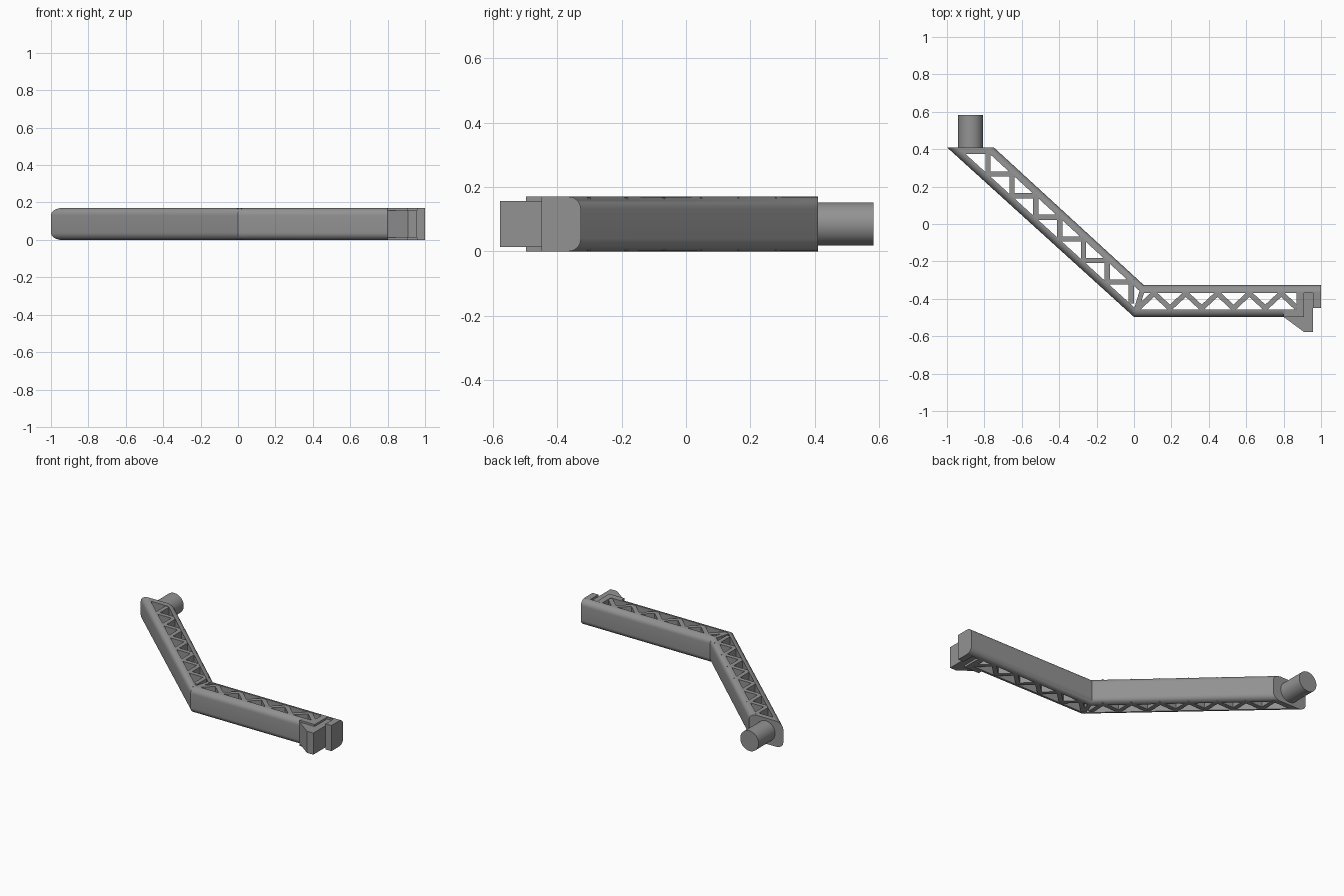
import bpy, bmesh, math
from mathutils import Vector

if "Cube" in bpy.data.objects:
    bpy.data.objects.remove(bpy.data.objects["Cube"])

H = 0.17          # height and width of the arm
WALL = 0.24       # wall thickness as a fraction of the width
R = 0.039         # rounding of the outer edges

gray = bpy.data.materials.new("plain gray")
gray.diffuse_color = (0.29, 0.29, 0.29, 1)
gray.use_nodes = True
gray.node_tree.nodes["Principled BSDF"].inputs["Base Color"].default_value = gray.diffuse_color


def finish(name, bm, smooth=False):
    bmesh.ops.recalc_face_normals(bm, faces=bm.faces)
    me = bpy.data.meshes.new(name)
    bm.to_mesh(me)
    bm.free()
    me.materials.append(gray)
    ob = bpy.data.objects.new(name, me)
    bpy.context.collection.objects.link(ob)
    if smooth:
        bpy.ops.object.select_all(action='DESELECT')
        ob.select_set(True)
        bpy.context.view_layer.objects.active = ob
        bpy.ops.object.shade_smooth_by_angle(angle=math.radians(30))
    return ob


def loft(name, rings, smooth=False):
    """Skin a row of closed rings and cap both ends."""
    bm = bmesh.new()
    vs = [[bm.verts.new(p) for p in ring] for ring in rings]
    n = len(vs[0])
    for a, b in zip(vs, vs[1:]):
        for i in range(n):
            j = (i + 1) % n
            bm.faces.new((a[i], a[j], b[j], b[i]))
    bm.faces.new(vs[0])
    bm.faces.new(vs[-1])
    return finish(name, bm, smooth)


def prism(name, outline, z0=0.0, z1=H):
    return loft(name, [[(x, y, z) for x, y in outline] for z in (z0, z1)])


def box(name, x0, x1, y0, y1):
    return prism(name, [(x0, y0), (x1, y0), (x1, y1), (x0, y1)])


def ribbon(name, pts, width, z0=0.003, z1=H - 0.003):
    """Flat bar of even width following a polyline with mitred corners."""
    pts = [Vector(p) for p in pts]
    left, right = [], []
    for i, p in enumerate(pts):
        a = (p - pts[i - 1]).normalized() if i else (pts[1] - p).normalized()
        b = (pts[i + 1] - p).normalized() if i < len(pts) - 1 else a
        na, nb = Vector((-a.y, a.x)), Vector((-b.y, b.x))
        m = (na + nb).normalized()
        m *= width / 2 / m.dot(na)
        left.append(p + m)
        right.append(p - m)
    rings = [[(*l, z0), (*r, z0), (*r, z1), (*l, z1)] for l, r in zip(left, right)]
    return loft(name, rings)


# Cross-section of a wall: flat inside, rounded outside (fraction of width, z)
def wall_section(mirror):
    sec = [(WALL, 0.0)]
    for k in range(9):
        t = math.radians(90 * k / 8)
        sec.append(((R - R * math.sin(t)) / H, R - R * math.cos(t)))
    sec += [(u, H - z) for u, z in reversed(sec)]
    return [(1 - u, z) if mirror else (u, z) for u, z in sec]


# Stations along the arm: outer front point and outer back point
bend = [(Vector((-1.0, 0.41)), Vector((-0.75, 0.41))),
        (Vector((0.0, -0.497)), Vector((0.053, -0.327)))]


def wall(name, end_x, mirror):
    stations = bend + [(Vector((end_x, -0.497)), Vector((end_x, -0.327)))]
    sec = wall_section(mirror)
    return loft(name, [[(*f.lerp(b, u), z) for u, z in sec] for f, b in stations], True)


wall("front_wall", 0.80, False)
wall("back_wall", 1.0, True)

# Closing plate and round peg at the far end
prism("end_plate", [(-0.945, 0.41), (-0.805, 0.41), (-0.765, 0.375), (-0.905, 0.375)])
bm = bmesh.new()
bmesh.ops.create_cone(bm, cap_ends=True, segments=48, radius1=0.067, radius2=0.067, depth=0.19)
for v in bm.verts:
    x, y, z = v.co
    v.co = (x - 0.873, z + 0.488, y + H / 2)
finish("peg", bm, True)

# Stepped lattice in the slanted half
steps, x, y = [(-0.78, 0.39)], -0.78, 0.267
for i in range(7):
    steps.append((x, y))
    if i < 6:
        x += 0.1275
        steps.append((x, y))
        y -= 0.1155
ribbon("stepped_lattice", steps, 0.028)

# Bar across the bend
ribbon("bend_bar", [bend[1][0].lerp(bend[1][1], u) for u in (0.15, 0.85)], 0.026)

# Zigzag lattice in the straight half
zig = [(0.022 + 0.085 * i, -0.371 if i % 2 else -0.45) for i in range(11)]
ribbon("zigzag_lattice", zig, 0.028)

# Squared front end, cross wall and hooked tip
box("front_wall_end", 0.80, 0.91, -0.497, -0.456)
box("cross_wall", 0.87, 0.91, -0.456, -0.364)
box("tip_block", 0.957, 1.0, -0.45, -0.364)

# Wedge catch seated in the slot
prism("wedge_catch", [(0.80, -0.497), (0.91, -0.578), (0.957, -0.578),
                      (0.957, -0.364), (0.91, -0.364), (0.91, -0.49)], 0.014, 0.157)
